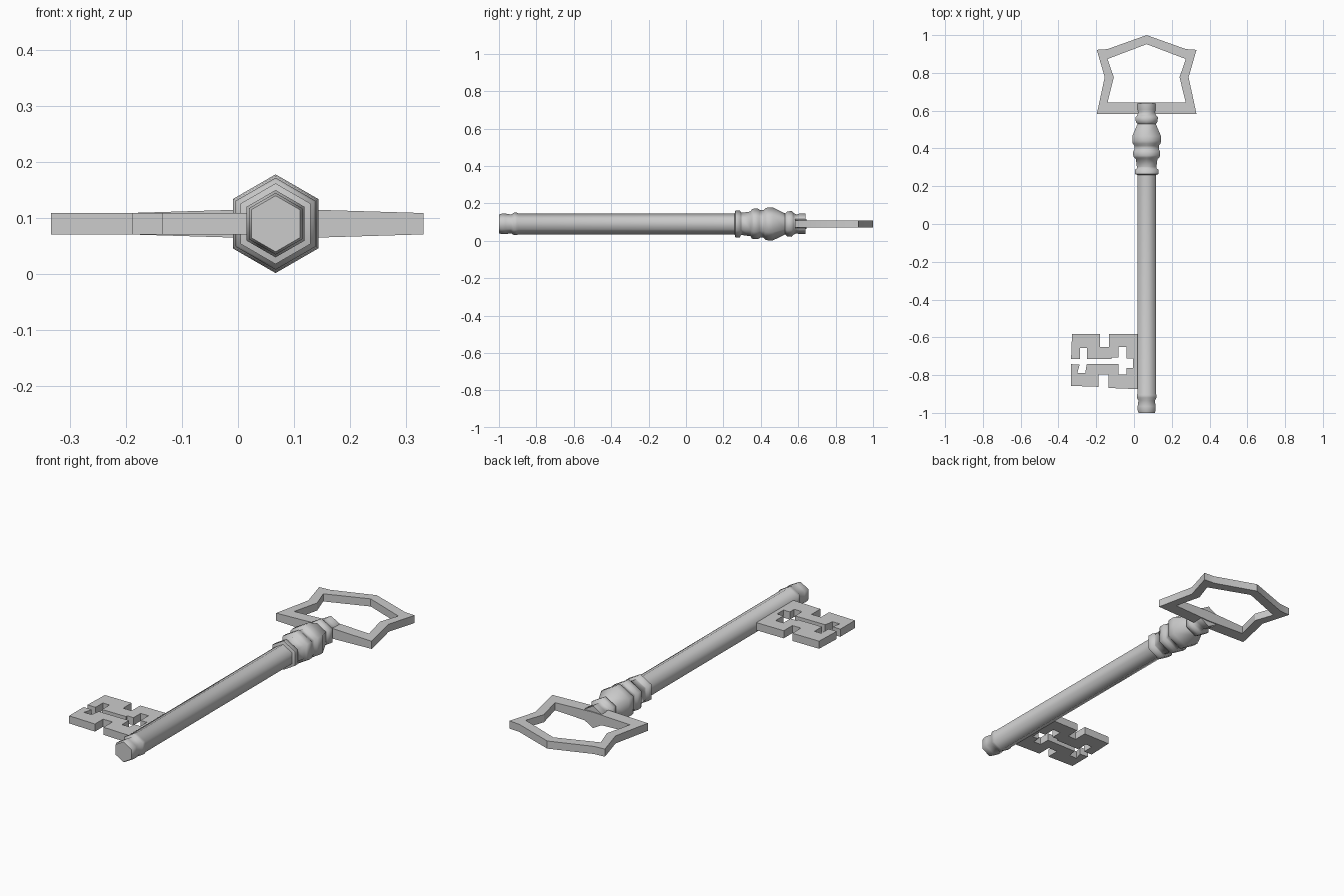
import bpy, bmesh, math

if "Cube" in bpy.data.objects:
    bpy.data.objects.remove(bpy.data.objects["Cube"])

AX, AZ = 0.067, 0.09   # long axis of the key


def finish(name, bm, angle=30):
    bmesh.ops.recalc_face_normals(bm, faces=bm.faces)
    mesh = bpy.data.meshes.new(name)
    bm.to_mesh(mesh)
    bm.free()
    ob = bpy.data.objects.new(name, mesh)
    bpy.context.collection.objects.link(ob)
    bpy.ops.object.select_all(action='DESELECT')
    ob.select_set(True)
    bpy.context.view_layer.objects.active = ob
    bpy.ops.object.shade_smooth_by_angle(angle=math.radians(angle))
    return ob


def bridge(bm, a, b):
    n = len(a)
    for i in range(n):
        bm.faces.new((a[i], a[(i + 1) % n], b[(i + 1) % n], b[i]))


# Six-sided turned shaft with collars: (y, radius)
profile = [(-1, .050), (-.985, .055), (-.965, .055), (-.935, .050), (-.92, .060),
           (-.905, .060), (-.895, .056), (.26, .056), (.264, .072), (.288, .072),
           (.294, .060), (.302, .060), (.345, .066), (.352, .078), (.362, .082),
           (.385, .082), (.395, .074), (.415, .074), (.425, .085), (.44, .088),
           (.465, .088), (.53, .056), (.54, .066), (.565, .069), (.575, .058),
           (.59, .050), (.605, .055), (.638, .055)]
bm = bmesh.new()
rings = []
for y, r in profile:
    rings.append([bm.verts.new((AX + r * math.sin(k * math.pi / 3), y,
                                AZ + r * math.cos(k * math.pi / 3))) for k in range(6)])
for a, b in zip(rings, rings[1:]):
    bridge(bm, a, b)
bm.faces.new(rings[0])
bm.faces.new(rings[-1])
finish("shaft", bm, 62)

# Bow frame, half of it mirrored: (outer x, outer y, inner x, inner y, half thickness)
half = [(0, .582, 0, .643, .027), (.264, .582, .207, .643, .019),
        (.222, .777, .174, .777, .019), (.264, .922, .207, .873, .019),
        (.207, .926, .198, .877, .019), (0, 1, 0, .952, .019)]
stations = half + [(-a, b, -c, d, h) for a, b, c, d, h in half[-2:0:-1]]
bm = bmesh.new()
loops = []
for xi, yi, s in ((0, 1, -1), (0, 1, 1), (2, 3, 1), (2, 3, -1)):
    loops.append([bm.verts.new((AX + p[xi], p[yi], AZ + s * p[4])) for p in stations])
for i in range(4):
    bridge(bm, loops[i], loops[(i + 1) % 4])
finish("bow", bm)

# Bit plate with outer notches and cross-shaped cuts
outline = [(.035, -.582), (-.133, -.582), (-.133, -.65), (-.18, -.65), (-.18, -.582),
           (-.328, -.582), (-.333, -.714), (-.287, -.714), (-.287, -.657), (-.25, -.657),
           (-.25, -.716), (-.118, -.716), (-.118, -.706), (-.083, -.706), (-.083, -.65),
           (-.04, -.65), (-.04, -.712), (-.005, -.712), (-.005, -.763), (-.04, -.763),
           (-.04, -.797), (-.083, -.797), (-.083, -.742), (-.25, -.742), (-.258, -.788),
           (-.3, -.788), (-.288, -.745), (-.333, -.742), (-.333, -.857), (-.187, -.862),
           (-.187, -.798), (-.135, -.798), (-.135, -.868), (.035, -.875)]
bm = bmesh.new()
low = [bm.verts.new((x, y, AZ - .019)) for x, y in outline]
high = [bm.verts.new((x, y, AZ + .019)) for x, y in outline]
bridge(bm, low, high)
bm.faces.new(low)
bm.faces.new(high)
finish("bit", bm)
